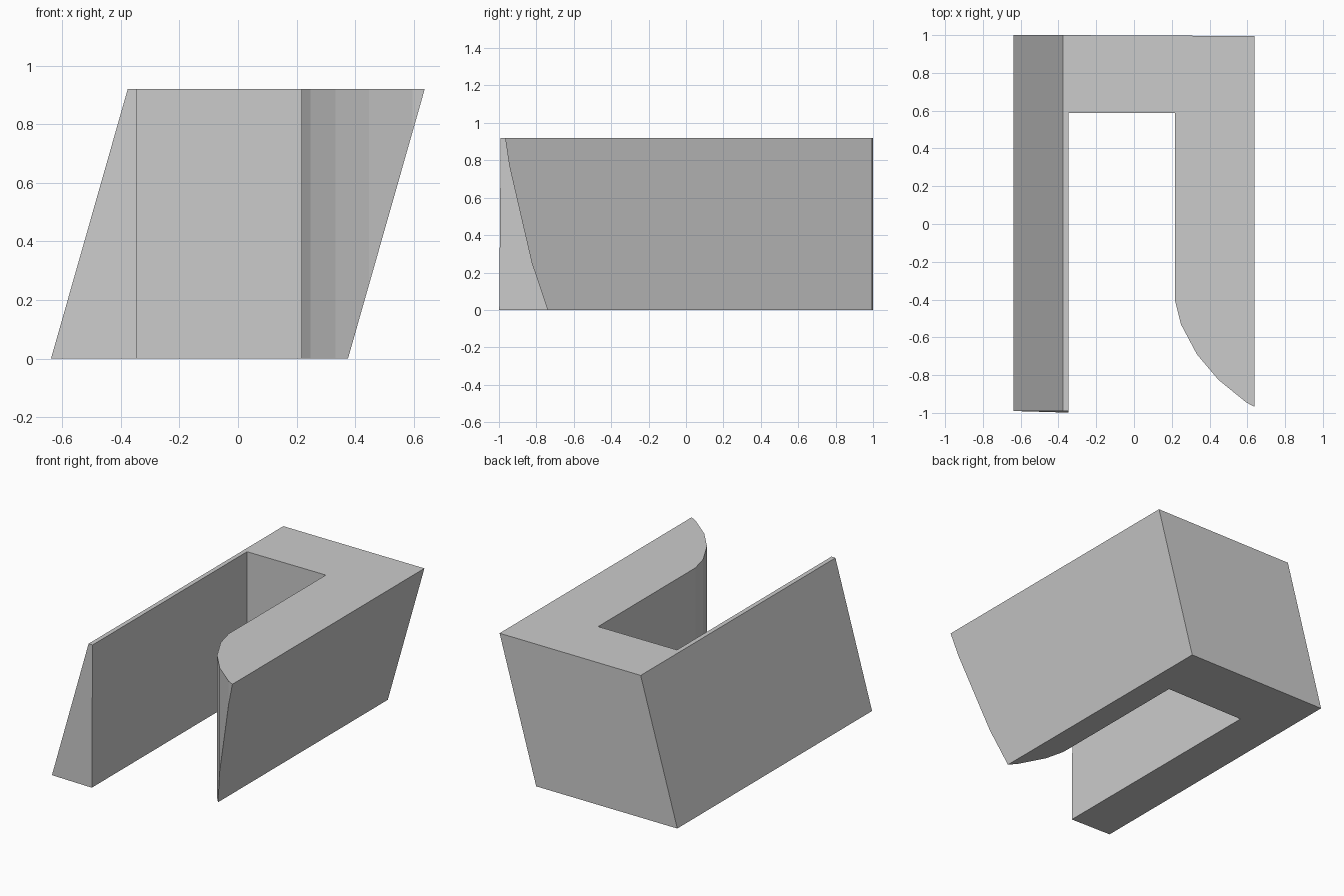
import bpy
import bmesh

cube = bpy.data.objects.get("Cube")
if cube:
    bpy.data.objects.remove(cube, do_unlink=True)

HEIGHT = 0.92
LEAN = 0.262  # sideways shift of the top

grey = bpy.data.materials.new("plain grey")
grey.use_nodes = True
grey.diffuse_color = (0.6, 0.6, 0.6, 1)
grey.node_tree.nodes["Principled BSDF"].inputs["Base Color"].default_value = (0.6, 0.6, 0.6, 1)


def prism(name, outline, z0, z1, lean=0.0):
    """Extrude a flat outline from z0 to z1, shifting the top along x."""
    bm = bmesh.new()
    base = bm.faces.new([bm.verts.new((x, y, z0)) for x, y in outline])
    top = bmesh.ops.extrude_face_region(bm, geom=[base])["geom"]
    verts = [g for g in top if isinstance(g, bmesh.types.BMVert)]
    bmesh.ops.translate(bm, verts=verts, vec=(lean, 0, z1 - z0))
    bmesh.ops.recalc_face_normals(bm, faces=bm.faces)
    mesh = bpy.data.meshes.new(name)
    bm.to_mesh(mesh)
    bm.free()
    mesh.materials.append(grey)
    obj = bpy.data.objects.new(name, mesh)
    bpy.context.collection.objects.link(obj)
    return obj


# Leaning block, very slightly out of square
block = prism("slotted_block",
              [(-0.638, -0.99), (0.375, -1.02), (0.375, 0.995), (-0.638, 1.0)],
              0, HEIGHT, LEAN)

# Upright slot whose right side flares out in a curve at the front
slot = prism("slot_cutter",
             [(-0.347, -1.3), (-0.347, 0.588), (0.217, 0.588), (0.217, -0.405),
              (0.248, -0.53), (0.333, -0.69), (0.447, -0.825), (0.595, -0.945),
              (0.637, -0.967), (0.8, -1.05), (0.8, -1.3)],
             -0.2, HEIGHT + 0.2)

cut = block.modifiers.new("slot", 'BOOLEAN')
cut.operation = 'DIFFERENCE'
cut.solver = 'EXACT'
cut.object = slot

# Apply the cut, then drop the cutter
bpy.context.view_layer.objects.active = block
block.select_set(True)
bpy.ops.object.modifier_apply(modifier=cut.name)
bpy.data.objects.remove(slot, do_unlink=True)
